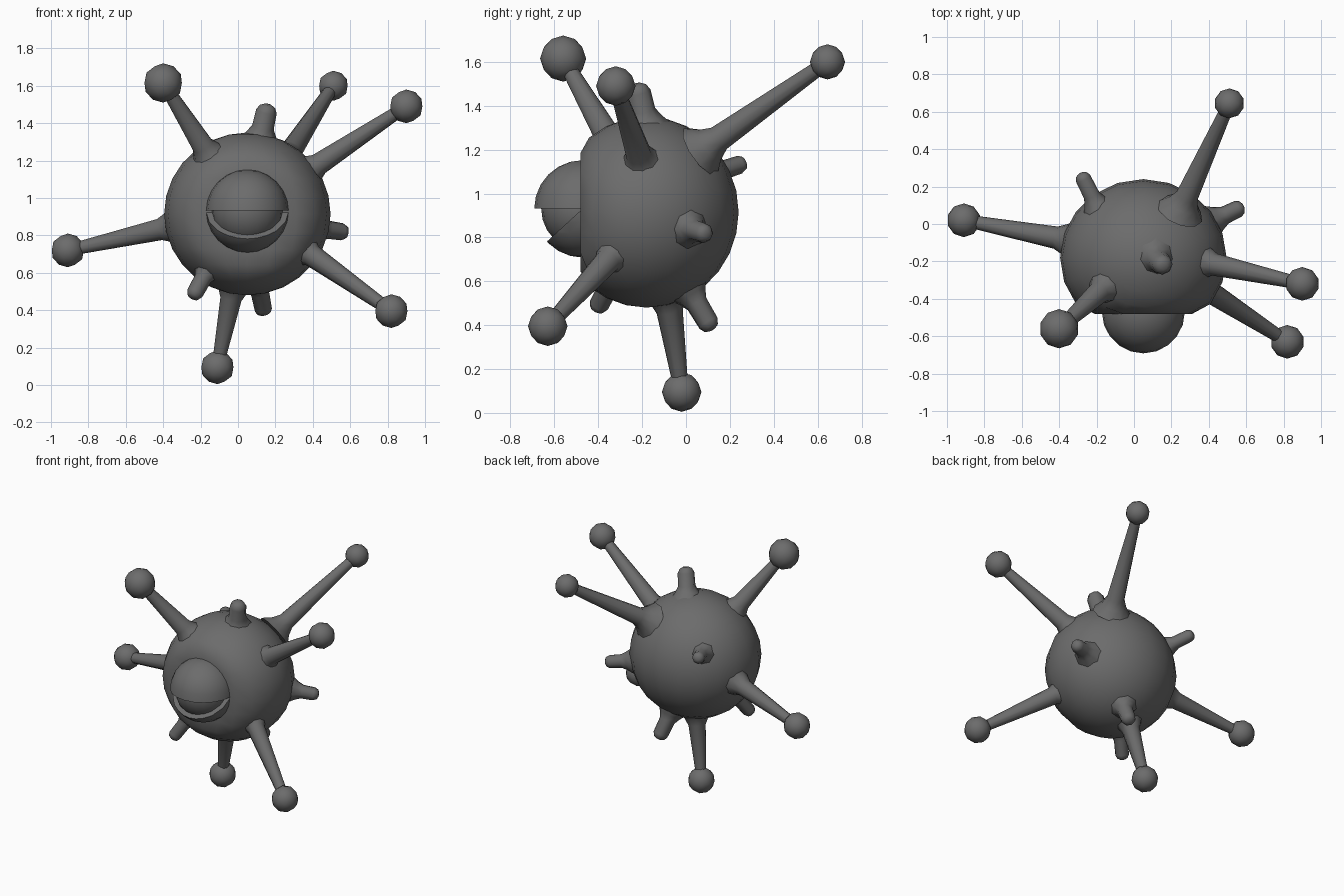
import bpy, bmesh, math
from mathutils import Vector

if "Cube" in bpy.data.objects:
    bpy.data.objects.remove(bpy.data.objects["Cube"])

grey = bpy.data.materials.new("dark_grey")
grey.diffuse_color = (0.15, 0.15, 0.15, 1)
grey.use_nodes = True
grey.node_tree.nodes["Principled BSDF"].inputs["Base Color"].default_value = grey.diffuse_color


def finish(name, bm, angle=50):
    bmesh.ops.recalc_face_normals(bm, faces=bm.faces)
    me = bpy.data.meshes.new(name)
    bm.to_mesh(me)
    bm.free()
    ob = bpy.data.objects.new(name, me)
    bpy.context.collection.objects.link(ob)
    me.materials.append(grey)
    bpy.ops.object.select_all(action='DESELECT')
    ob.select_set(True)
    bpy.context.view_layer.objects.active = ob
    bpy.ops.object.shade_smooth_by_angle(angle=math.radians(angle))
    return ob


def ball(name, centre, r):
    bm = bmesh.new()
    bmesh.ops.create_icosphere(bm, subdivisions=2, radius=r)
    bmesh.ops.translate(bm, vec=centre, verts=bm.verts)
    return finish(name, bm)


def lathe(name, base, tip, profile, sides=10):
    """Closed round part along base->tip; profile = (distance from base, radius)."""
    base, tip = Vector(base), Vector(tip)
    axis = (tip - base).normalized()
    q = axis.to_track_quat('Z', 'Y')
    bm = bmesh.new()
    rings = []
    for d, r in profile:
        ring = []
        for i in range(sides):
            a = 2 * math.pi * i / sides
            ring.append(bm.verts.new(base + q @ Vector((r * math.cos(a), r * math.sin(a), d))))
        rings.append(ring)
    for lo, hi in zip(rings, rings[1:]):
        for i in range(sides):
            j = (i + 1) % sides
            bm.faces.new((lo[i], lo[j], hi[j], hi[i]))
    bm.faces.new(rings[0])
    bm.faces.new(rings[-1])
    return finish(name, bm, 65)


# round body, flattened behind the eye
bm = bmesh.new()
bmesh.ops.create_uvsphere(bm, u_segments=20, v_segments=14, radius=1)
for v in bm.verts:
    v.co = Vector((0.05 + 0.445 * v.co.x, -0.18 + 0.42 * v.co.y, 0.915 + 0.435 * v.co.z))
    v.co.y = max(v.co.y, -0.48)
finish("body", bm)

# long stalks with balls: base on body, ball centre, ball radius
stalks = [
    ((-0.17, -0.35, 1.25), (-0.40, -0.56, 1.615), 0.105),
    ((0.27, 0.12, 1.23), (0.51, 0.645, 1.60), 0.08),
    ((0.40, -0.21, 1.16), (0.90, -0.32, 1.49), 0.09),
    ((-0.38, -0.08, 0.84), (-0.91, 0.02, 0.72), 0.09),
    ((0.37, -0.34, 0.71), (0.82, -0.63, 0.395), 0.09),
    ((-0.03, -0.08, 0.50), (-0.11, -0.02, 0.095), 0.09),
]
for i, (base, tip, r) in enumerate(stalks):
    length = (Vector(tip) - Vector(base)).length
    lathe(f"stalk_{i + 1}", base, tip,
          [(-0.07, 0.13), (-0.015, 0.085), (0.04, 0.06), (length, 0.032)])
    ball(f"stalk_ball_{i + 1}", tip, r)

# short rounded knobs: base on body, rounded end, radius
knobs = [
    ((0.125, -0.19, 1.34), (0.16, -0.225, 1.50), 0.056),
    ((0.45, 0.03, 0.835), (0.585, 0.095, 0.815), 0.046),
    ((-0.17, -0.34, 0.60), (-0.245, -0.41, 0.465), 0.045),
    ((0.11, 0.03, 0.53), (0.14, 0.12, 0.38), 0.05),
    ((-0.21, 0.12, 1.09), (-0.285, 0.27, 1.14), 0.042),
]
for i, (base, tip, r) in enumerate(knobs):
    length = (Vector(tip) - Vector(base)).length
    lathe(f"knob_{i + 1}", base, tip,
          [(-0.06, r * 2.3), (0.0, r * 1.45), (0.04, r * 1.05), (length - r * 0.7, r),
           (length - r * 0.2, r * 0.75), (length, r * 0.35)], 8)

# eyeball and the two lids around it
EYE = Vector((0.05, -0.47, 0.93))


def eye_part(name, r, keep=None):
    bm = bmesh.new()
    bmesh.ops.create_uvsphere(bm, u_segments=20, v_segments=12, radius=r)
    if keep:
        cut = bmesh.ops.bisect_plane(bm, geom=bm.verts[:] + bm.edges[:] + bm.faces[:],
                                     plane_co=(0, 0, 0.002), plane_no=keep, clear_inner=True)
        rim = [e for e in cut["geom_cut"] if isinstance(e, bmesh.types.BMEdge)]
        bmesh.ops.contextual_create(bm, geom=rim)
    bmesh.ops.translate(bm, vec=EYE, verts=bm.verts)
    finish(name, bm)


eye_part("eyeball", 0.19)
eye_part("upper_lid", 0.222, (0, 0, 1))
eye_part("lower_lid", 0.222, (0, 0.68, -0.74))
